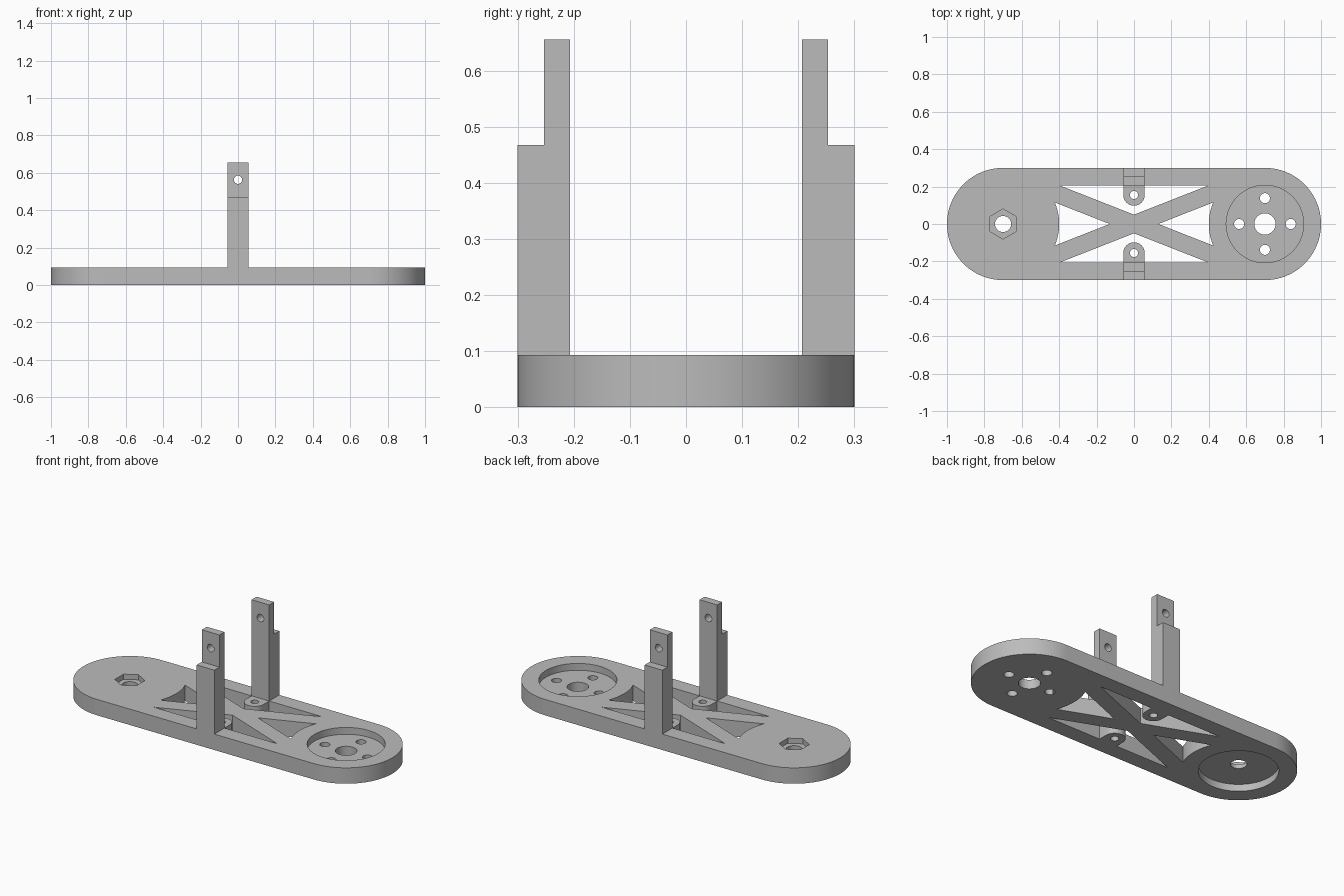
import bpy, bmesh
from math import sin, cos, pi, radians, asin
from mathutils import Matrix

if "Cube" in bpy.data.objects:
    bpy.data.objects.remove(bpy.data.objects["Cube"])

T = 0.093      # plate thickness
END = 0.7      # x of the end centres
R = 0.3        # end radius
W = 0.057      # half width of lugs and posts
INNER = 0.207  # inner edge of side rails

grey = bpy.data.materials.new("plain grey")
grey.diffuse_color = (0.5, 0.5, 0.5, 1)
grey.use_nodes = True
grey.node_tree.nodes["Principled BSDF"].inputs["Base Color"].default_value = grey.diffuse_color


def arc(cx, cy, r, a0, a1, n):
    return [(cx + r * cos(radians(a0 + (a1 - a0) * i / n)),
             cy + r * sin(radians(a0 + (a1 - a0) * i / n))) for i in range(n + 1)]


def circle(cx, cy, r, n=48, start=0):
    return arc(cx, cy, r, start, start + 360, n)[:-1]


def prism(name, pts, z0, z1, matrix=None):
    """Extrude a flat outline from z0 to z1."""
    bm = bmesh.new()
    face = bm.faces.new([bm.verts.new((x, y, z0)) for x, y in pts])
    new = bmesh.ops.extrude_face_region(bm, geom=[face])["geom"]
    bmesh.ops.translate(bm, vec=(0, 0, z1 - z0),
                        verts=[v for v in new if isinstance(v, bmesh.types.BMVert)])
    if matrix:
        bm.transform(matrix)
    bmesh.ops.recalc_face_normals(bm, faces=bm.faces)
    mesh = bpy.data.meshes.new(name)
    bm.to_mesh(mesh)
    bm.free()
    mesh.materials.append(grey)
    ob = bpy.data.objects.new(name, mesh)
    bpy.context.collection.objects.link(ob)
    return ob


def cut(target, cutter):
    bpy.context.view_layer.objects.active = target
    mod = target.modifiers.new("cut", "BOOLEAN")
    mod.operation = "DIFFERENCE"
    mod.solver = "EXACT"
    mod.object = cutter
    bpy.ops.object.modifier_apply(modifier=mod.name)
    bpy.data.objects.remove(cutter, do_unlink=True)


def smooth(ob):
    bpy.ops.object.select_all(action="DESELECT")
    ob.select_set(True)
    bpy.context.view_layer.objects.active = ob
    bpy.ops.object.shade_smooth_by_angle(angle=radians(30))


# Rounded base plate
plate = prism("base_plate", arc(END, 0, R, -90, 90, 48) + arc(-END, 0, R, 90, 270, 48), 0, T)

# Round recess with five holes in the right end
cut(plate, prism("recess", circle(END, 0, 0.207, 64), T - 0.04, T + 0.1))
cut(plate, prism("centre_hole", circle(END, 0, 0.057), -0.1, T + 0.1))
for i in range(4):
    a = i * pi / 2
    cut(plate, prism("screw_hole", circle(END + 0.138 * cos(a), 0.138 * sin(a), 0.027, 24),
                     -0.1, T + 0.1))

# Left end: round pocket below, hexagonal nut pocket above, bolt hole between
cut(plate, prism("under_pocket", circle(-END, 0, 0.207, 64), -0.1, 0.04))
cut(plate, prism("nut_pocket", circle(-END, 0, 0.08, 6, 30), T - 0.03, T + 0.1))
cut(plate, prism("bolt_hole", circle(-END, 0, 0.043, 32), -0.1, T + 0.1))

# Openings between the cross braces
spread = asin(0.115 / R) * 180 / pi
for s in (-1, 1):
    # End triangle with a side curved around the end centre
    side = [(s * x, y) for x, y in arc(END, 0, R, 180 - spread, 180 + spread, 12)]
    cut(plate, prism("end_opening", side + [(s * 0.13, 0)], -0.1, T + 0.1))
    # Side triangle, leaving a round-nosed lug with a hole
    nose = arc(0, 0.155, W, 180, 360, 24)
    wedge = [(-0.4, INNER), (-W, INNER)] + nose + [(W, INNER), (0.4, INNER), (0, 0.05)]
    cut(plate, prism("side_opening", [(x, s * y) for x, y in wedge], -0.1, T + 0.1))
    cut(plate, prism("lug_hole", circle(0, s * 0.155, 0.022, 24), -0.1, T + 0.1))
smooth(plate)

# Stepped upright posts, each with a cross hole near the top
step = [(INNER, T), (R, T), (R, 0.467), (0.253, 0.467), (0.253, 0.655), (INNER, 0.655)]
to_yz = Matrix(((0, 0, 1, 0), (1, 0, 0, 0), (0, 1, 0, 0), (0, 0, 0, 1)))
to_xz = Matrix.Rotation(pi / 2, 4, "X")
for s, name in ((-1, "front_post"), (1, "back_post")):
    post = prism(name, [(s * y, z) for y, z in step], -W, W, to_yz)
    cut(post, prism("post_hole", circle(0, 0.563, 0.022, 24), -0.5, 0.5, to_xz))
    smooth(post)
